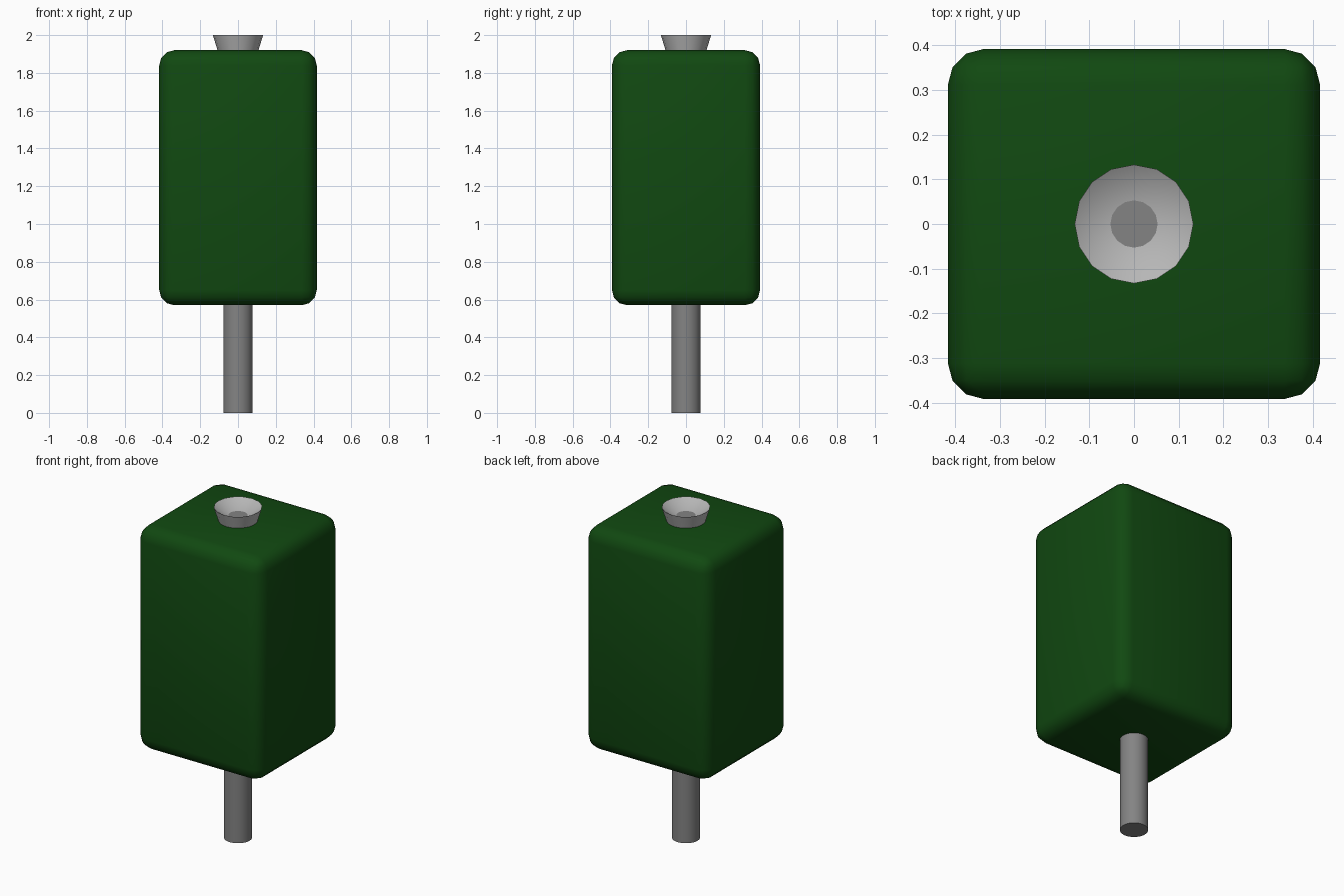
import bpy
import bmesh
from math import radians
from mathutils import Matrix, Vector

cube = bpy.data.objects.get("Cube")
if cube:
    bpy.data.objects.remove(cube, do_unlink=True)


def material(name, colour):
    mat = bpy.data.materials.new(name)
    mat.use_nodes = True
    mat.diffuse_color = (*colour, 1)
    mat.node_tree.nodes["Principled BSDF"].inputs["Base Color"].default_value = (*colour, 1)
    return mat


def finish(name, bm, mat):
    bmesh.ops.recalc_face_normals(bm, faces=bm.faces)
    mesh = bpy.data.meshes.new(name)
    bm.to_mesh(mesh)
    bm.free()
    obj = bpy.data.objects.new(name, mesh)
    bpy.context.collection.objects.link(obj)
    mesh.materials.append(mat)
    bpy.ops.object.select_all(action="DESELECT")
    obj.select_set(True)
    bpy.context.view_layer.objects.active = obj
    bpy.ops.object.shade_smooth_by_angle(angle=radians(40))
    return obj


def lathe(name, profile, sides, mat):
    """Revolve (radius, height) points around the z axis."""
    bm = bmesh.new()
    verts = [bm.verts.new((r, 0, z)) for r, z in profile]
    edges = [bm.edges.new(pair) for pair in zip(verts, verts[1:])]
    bmesh.ops.spin(bm, geom=verts + edges, cent=(0, 0, 0), axis=(0, 0, 1),
                   angle=radians(360), steps=sides, use_merge=True)
    bmesh.ops.remove_doubles(bm, verts=bm.verts, dist=0.0005)
    return finish(name, bm, mat)


green = material("dark green", (0.0055, 0.066, 0.0055))
grey = material("mid grey", (0.23, 0.23, 0.23))
light_grey = material("light grey", (0.47, 0.47, 0.47))

# Rounded block
bm = bmesh.new()
bmesh.ops.create_cube(bm, size=1, matrix=Matrix.LocRotScale(
    Vector((0, 0, 1.245)), None, Vector((0.834, 0.784, 1.35))))
bmesh.ops.bevel(bm, geom=bm.edges[:], offset=0.08, segments=3,
                profile=0.5, affect="EDGES", clamp_overlap=True)
finish("body", bm, green)

# Rod running through the block, its end showing inside the cup
lathe("rod", [(0, 0), (0.078, 0), (0.078, 1.95), (0, 1.95)], 32, grey)

# Flared cup with a thin rim and a conical hollow
lathe("cup", [(0, 1.86), (0.09, 1.86), (0.133, 2), (0, 1.917)], 16, light_grey)
